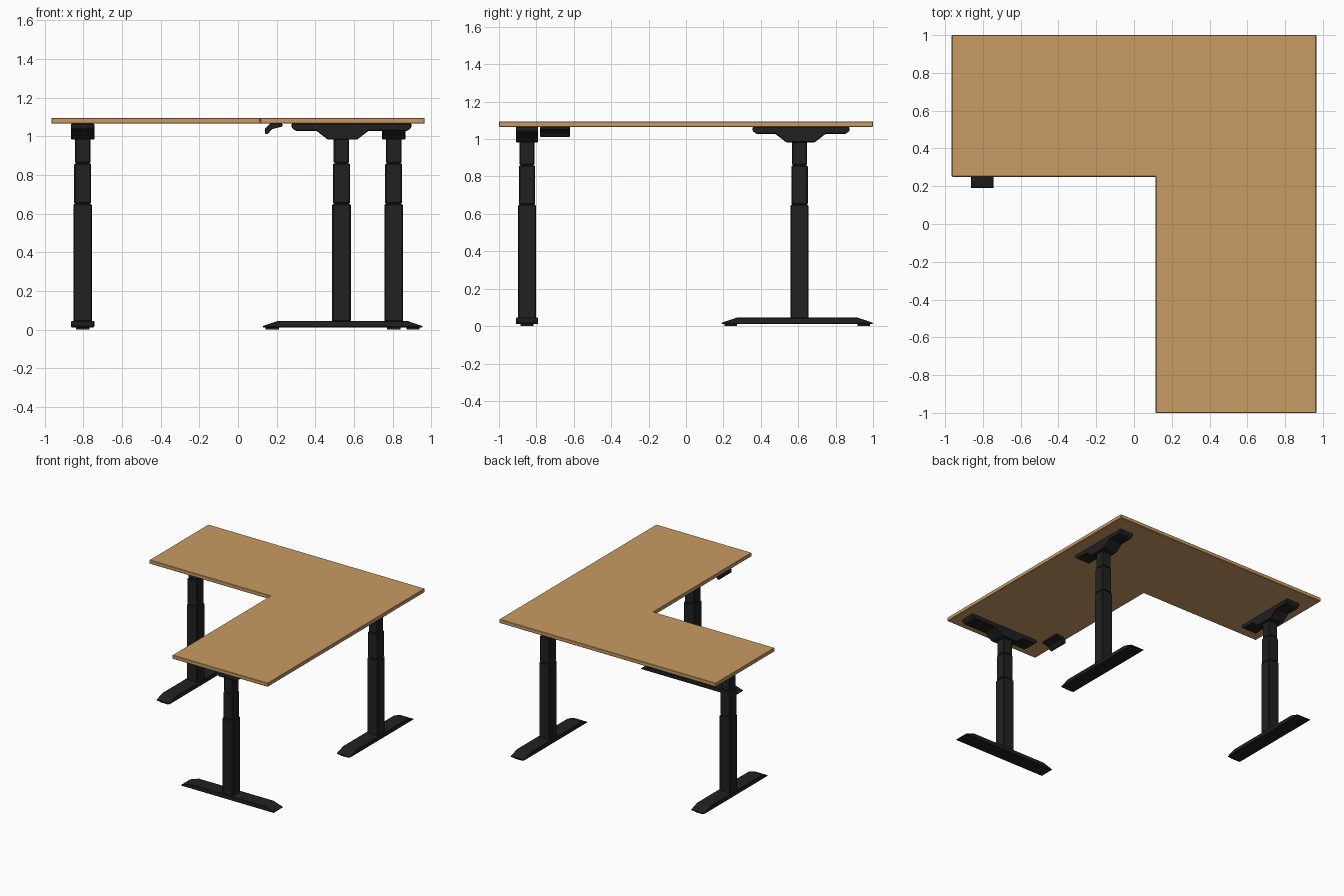
import bpy
import bmesh
from mathutils import Vector

cube = bpy.data.objects.get("Cube")
if cube:
    bpy.data.objects.remove(cube, do_unlink=True)


def material(name, rgb, roughness):
    mat = bpy.data.materials.new(name)
    mat.use_nodes = True
    mat.diffuse_color = (*rgb, 1)
    bsdf = mat.node_tree.nodes["Principled BSDF"]
    bsdf.inputs["Base Color"].default_value = (*rgb, 1)
    bsdf.inputs["Roughness"].default_value = roughness
    return mat


WOOD = material("tan wood", (0.58, 0.33, 0.125), 0.6)
BLACK = material("black metal", (0.015, 0.015, 0.016), 0.6)


def prism(name, points, origin, u, v, depth, mat, bevel=0.0):
    """Extrude a flat outline drawn on axes u and v, centred across its depth."""
    u, v = Vector(u), Vector(v)
    n = u.cross(v)
    base = Vector(origin) - n * depth / 2
    bm = bmesh.new()
    face = bm.faces.new([bm.verts.new(base + u * a + v * b) for a, b in points])
    grown = bmesh.ops.extrude_face_region(bm, geom=[face])
    moved = [g for g in grown["geom"] if isinstance(g, bmesh.types.BMVert)]
    bmesh.ops.translate(bm, verts=moved, vec=n * depth)
    bmesh.ops.recalc_face_normals(bm, faces=bm.faces)
    mesh = bpy.data.meshes.new(name)
    bm.to_mesh(mesh)
    bm.free()
    mesh.materials.append(mat)
    obj = bpy.data.objects.new(name, mesh)
    bpy.context.collection.objects.link(obj)
    if bevel:
        mod = obj.modifiers.new("Edge bevel", "BEVEL")
        mod.width = bevel
        mod.segments = 1
    return obj


def square(half):
    return [(-half, -half), (half, -half), (half, half), (-half, half)]


X, Y, Z = (1, 0, 0), (0, 1, 0), (0, 0, 1)
TOP_UNDER, TOP = 1.065, 1.095

# L-shaped tabletop
prism("tabletop",
      [(-0.965, 0.25), (0.115, 0.25), (0.115, -1), (0.965, -1), (0.965, 1), (-0.965, 1)],
      (0, 0, (TOP_UNDER + TOP) / 2), X, Y, TOP - TOP_UNDER, WOOD, 0.003)


def leg(name, x, y, u, foot, bracket):
    """One lifting leg; foot and bracket give their reach along u from the column."""
    f0, f1 = foot
    b0, b1 = bracket

    # Foot with sloping ends
    prism(name + "_foot",
          [(f0, 0.012), (f1, 0.012), (f1, 0.018), (f1 - 0.08, 0.045),
           (f0 + 0.08, 0.045), (f0, 0.018)],
          (x, y, 0), u, Z, 0.12, BLACK, 0.004)

    # Levelling pads
    for end, centre in (("inner", f0 + 0.05), ("outer", f1 - 0.05)):
        prism(f"{name}_{end}_pad", [(-0.034, 0), (0.034, 0), (0.034, 0.014), (-0.034, 0.014)],
              (x, y, 0), u, Z, 0.07, BLACK).location = Vector(u) * centre

    # Three telescoping column stages
    for stage, half, low, high in (("lower", 0.048, 0.04, 0.65),
                                   ("middle", 0.044, 0.65, 0.86),
                                   ("upper", 0.040, 0.86, 0.99)):
        prism(f"{name}_{stage}_column", square(half), (x, y, (low + high) / 2),
              X, Y, high - low, BLACK, 0.006)

    # Support bracket with a dropped motor housing in the middle
    prism(name + "_bracket",
          [(b0, TOP_UNDER), (b0, 1.045), (b0 + 0.02, 1.028), (-0.13, 1.028),
           (-0.07, 0.982), (0.08, 0.982), (0.14, 1.028),
           (b1 - 0.02, 1.028), (b1, 1.045), (b1, TOP_UNDER)],
          (x, y, 0), u, Z, 0.12, BLACK, 0.004)


# Legs
BACK_REACH = ((-0.417, 0.393), (-0.252, 0.268))
leg("back_right_leg", -0.803, 0.607, Y, *BACK_REACH)
leg("back_left_leg", 0.805, 0.607, Y, *BACK_REACH)
leg("front_leg", 0.535, -0.85, X, (-0.408, 0.42), (-0.258, 0.362))

# Height control paddle under the inner edge
prism("height_control",
      [(0.14, 1.012), (0.155, 1.012), (0.175, 1.036), (0.23, 1.05), (0.23, TOP_UNDER),
       (0.165, TOP_UNDER), (0.14, 1.04)],
      (0, -0.70, 0), X, Z, 0.16, BLACK, 0.003)
